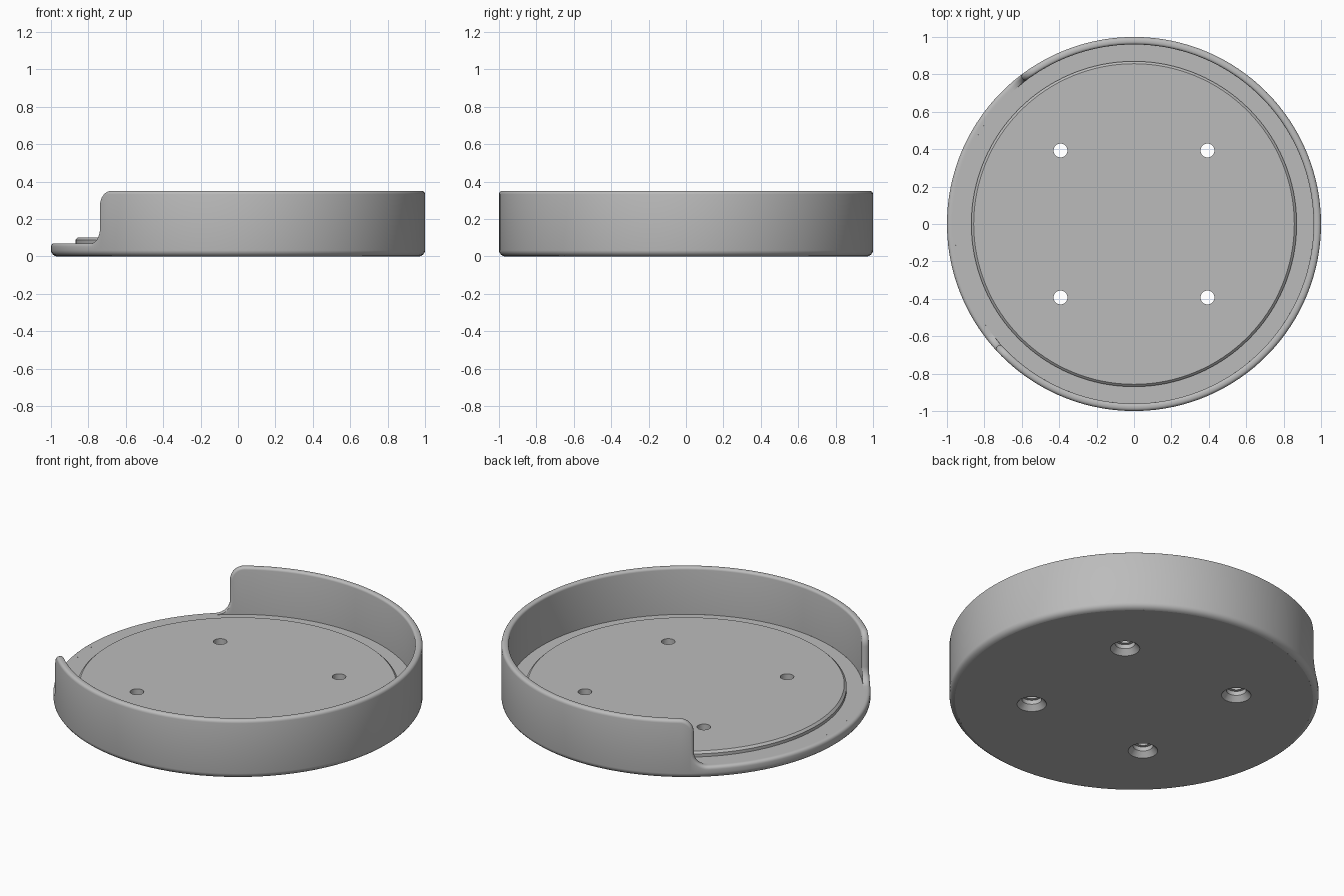
import bpy, bmesh
from math import sin, cos, radians, pi

if "Cube" in bpy.data.objects:
    bpy.data.objects.remove(bpy.data.objects["Cube"], do_unlink=True)

FLOOR, TOP, R_IN = 0.07, 0.35, 0.96      # ledge height, wall height, inner radius
FILLET = 0.08                            # rounding of the wall ends
WALL_START, WALL_END = radians(221.8), radians(487.5)

grey = bpy.data.materials.new("plain_grey")
grey.use_nodes = True
grey.diffuse_color = (0.5, 0.5, 0.5, 1)
grey.node_tree.nodes["Principled BSDF"].inputs["Base Color"].default_value = (0.5, 0.5, 0.5, 1)


def make_object(name, bm):
    bmesh.ops.remove_doubles(bm, verts=bm.verts, dist=1e-5)
    bmesh.ops.recalc_face_normals(bm, faces=bm.faces)
    mesh = bpy.data.meshes.new(name)
    bm.to_mesh(mesh)
    bm.free()
    mesh.materials.append(grey)
    obj = bpy.data.objects.new(name, mesh)
    bpy.context.collection.objects.link(obj)
    return obj


def activate(obj):
    bpy.ops.object.select_all(action="DESELECT")
    obj.select_set(True)
    bpy.context.view_layer.objects.active = obj


def lathe(name, profile, steps, centre=(0, 0)):
    bm = bmesh.new()
    verts = [bm.verts.new((r, 0, z)) for r, z in profile]
    edges = [bm.edges.new(pair) for pair in zip(verts, verts[1:])]
    bmesh.ops.spin(bm, geom=verts + edges, cent=(0, 0, 0), axis=(0, 0, 1),
                   angle=2 * pi, steps=steps)
    bmesh.ops.translate(bm, verts=bm.verts, vec=(*centre, 0))
    return make_object(name, bm)


# Base plate with a raised, chamfered disc
base = lathe("base_plate", [(0, 0), (0.97, 0), (R_IN, FLOOR), (0.87, FLOOR),
                            (0.87, 0.088), (0.857, 0.1), (0, 0.1)], 128)

# Four countersunk screw holes
for x in (-0.393, 0.393):
    for y in (-0.393, 0.393):
        cutter = lathe("hole_cutter", [(0, -0.02), (0.08, -0.02), (0.08, 0), (0.054, 0.03),
                                       (0.054, 0.055), (0.037, 0.055), (0.037, 0.2), (0, 0.2)],
                       32, (x, y))
        cutter.hide_render = True
        activate(base)
        mod = base.modifiers.new("screw_hole", "BOOLEAN")
        mod.operation, mod.solver, mod.object = "DIFFERENCE", "EXACT", cutter
        bpy.ops.object.modifier_apply(modifier=mod.name)
        bpy.data.objects.remove(cutter, do_unlink=True)


# Outline of one wall end: (distance along wall, height, outward normal)
def wall_end(steps=8):
    pts = []
    for i in range(steps + 1):
        a = -pi / 2 + pi / 2 * i / steps
        pts.append((FILLET * (cos(a) - 1), FLOOR + FILLET * (1 + sin(a)), -cos(a), -sin(a)))
    for i in range(steps + 1):
        a = pi - pi / 2 * i / steps
        pts.append((FILLET * (1 + cos(a)), TOP + FILLET * (sin(a) - 1), cos(a), sin(a)))
    return pts


def spread(a, b, z, count):
    return [(a + (b - a) * i / count, z, 0, 1) for i in range(1, count)]


# Rim path all the way round: wall end, wall, wall end, low opening
end = wall_end()
rise = [(WALL_START + s, z, ns, nz) for s, z, ns, nz in end]
fall = [(WALL_END - s, z, -ns, nz) for s, z, ns, nz in reversed(end)]
path = (rise + spread(rise[-1][0], fall[0][0], TOP, 92)
        + fall + spread(fall[-1][0], rise[0][0] + 2 * pi, FLOOR, 28))

# Rounded rim section: outer quarter round, then a smaller inner one
OUT, INN = 0.018, 0.014
outer_round = [(1 - OUT * (1 - cos(a)), OUT * (1 - sin(a)))
               for a in (pi / 2 * i / 4 for i in range(5))]
inner_round = [(R_IN + INN * (1 - sin(a)), INN * (1 - cos(a)))
               for a in (pi / 2 * i / 4 for i in range(5))]

bm = bmesh.new()
columns = []
for ang, z, ns, nz in path:
    blend = min(1, max(0, (z - FLOOR) / FILLET))     # inner round fades into the ledge
    section = [(r, ang - d * ns, z - d * nz) for r, d in outer_round]
    section += [(r, ang - d * blend * ns, z - d * blend * nz) for r, d in inner_round]
    foot = [(r, section[0][1], h) for r, h in
            ((0.97, 0), (0.981, 0.003), (0.991, 0.011), (0.998, 0.021), (1, 0.032))]
    section = foot + section + [(R_IN, section[-1][1], FLOOR)]
    columns.append([bm.verts.new((r * cos(a), r * sin(a), h)) for r, a, h in section])
for left, right in zip(columns, columns[1:] + columns[:1]):
    for i in range(len(left) - 1):
        bm.faces.new((left[i], right[i], right[i + 1], left[i + 1]))
bmesh.ops.remove_doubles(bm, verts=bm.verts, dist=1e-5)
bmesh.ops.dissolve_degenerate(bm, dist=1e-5, edges=bm.edges)
wall = make_object("rim_wall", bm)

for obj in (base, wall):
    activate(obj)
    bpy.ops.object.shade_smooth_by_angle(angle=radians(30))
